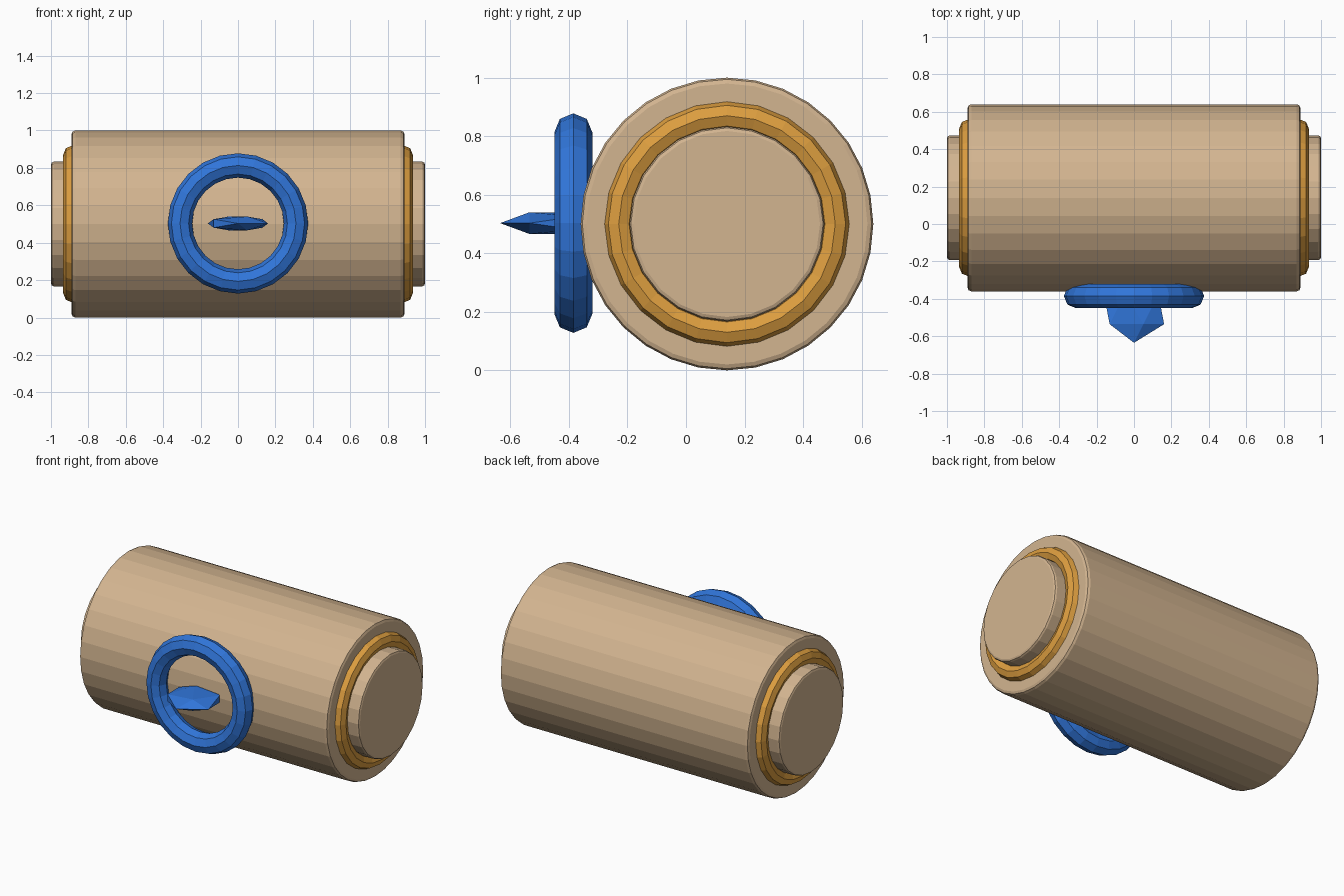
import bpy, bmesh
from math import radians, sin, cos, tau
from mathutils import Matrix, Vector

cube = bpy.data.objects.get("Cube")
if cube:
    bpy.data.objects.remove(cube, do_unlink=True)


def material(name, rgb):
    mat = bpy.data.materials.new(name)
    mat.use_nodes = True
    mat.diffuse_color = (*rgb, 1)
    mat.node_tree.nodes["Principled BSDF"].inputs["Base Color"].default_value = (*rgb, 1)
    return mat


TAN = material("tan", (0.65, 0.46, 0.28))
AMBER = material("amber", (0.72, 0.34, 0.05))
BLUE = material("blue", (0.03, 0.18, 0.70))

AXIS = Vector((0, 0.14, 0.5))            # centre of the barrel
TO_X = Matrix.Rotation(radians(90), 4, 'Y')
TO_FRONT = Matrix.Rotation(radians(90), 4, 'X')


def add_object(name, bm, mat, matrix):
    bm.transform(matrix)
    bmesh.ops.recalc_face_normals(bm, faces=bm.faces)
    mesh = bpy.data.meshes.new(name)
    bm.to_mesh(mesh)
    bm.free()
    mesh.materials.append(mat)
    obj = bpy.data.objects.new(name, mesh)
    bpy.context.collection.objects.link(obj)
    return obj


def drum(name, radius, x0, x1, sides, bevel):
    """Cylinder along x with rounded rims."""
    bm = bmesh.new()
    bmesh.ops.create_cone(bm, cap_ends=True, segments=sides, radius1=radius,
                          radius2=radius, depth=x1 - x0)
    centre = AXIS + Vector(((x0 + x1) / 2, 0, 0))
    obj = add_object(name, bm, TAN, Matrix.Translation(centre) @ TO_X)
    mod = obj.modifiers.new("rim", 'BEVEL')
    mod.width, mod.segments = bevel, 2
    mod.limit_method, mod.angle_limit = 'ANGLE', radians(40)


def ring(name, major, minor, centre, turn, mat, sides=24, section=8):
    """Faceted torus."""
    bm = bmesh.new()
    loops = []
    for i in range(sides):
        a = tau * i / sides
        loop = []
        for j in range(section):
            b = tau * j / section
            r = major + minor * cos(b)
            loop.append(bm.verts.new((r * cos(a), r * sin(a), minor * sin(b))))
        loops.append(loop)
    for i in range(sides):
        here, there = loops[i], loops[(i + 1) % sides]
        for j in range(section):
            k = (j + 1) % section
            bm.faces.new((here[j], there[j], there[k], here[k]))
    add_object(name, bm, mat, Matrix.Translation(centre) @ turn)


# Barrel, end caps and amber collars
drum("barrel", 0.5, -0.89, 0.89, 32, 0.02)
for side, s in (("left", 1), ("right", -1)):
    drum(side + "_end_cap", 0.333, *sorted((s * 0.8, s * 1.0)), 24, 0.015)
    ring(side + "_collar", 0.37, 0.05, AXIS + Vector((s * 0.885, 0, 0)), TO_X, AMBER)

# Front ring with a flattened faceted gem in its middle
ring("front_ring", 0.31, 0.065, Vector((0, -0.385, 0.503)), TO_FRONT, BLUE)
bm = bmesh.new()
bmesh.ops.create_icosphere(bm, subdivisions=1, radius=0.18)
flatten = Matrix.Diagonal((1, 1, 0.24, 1))
add_object("front_gem", bm, BLUE,
           Matrix.Translation((0, -0.455, 0.503)) @ flatten @ TO_FRONT)
